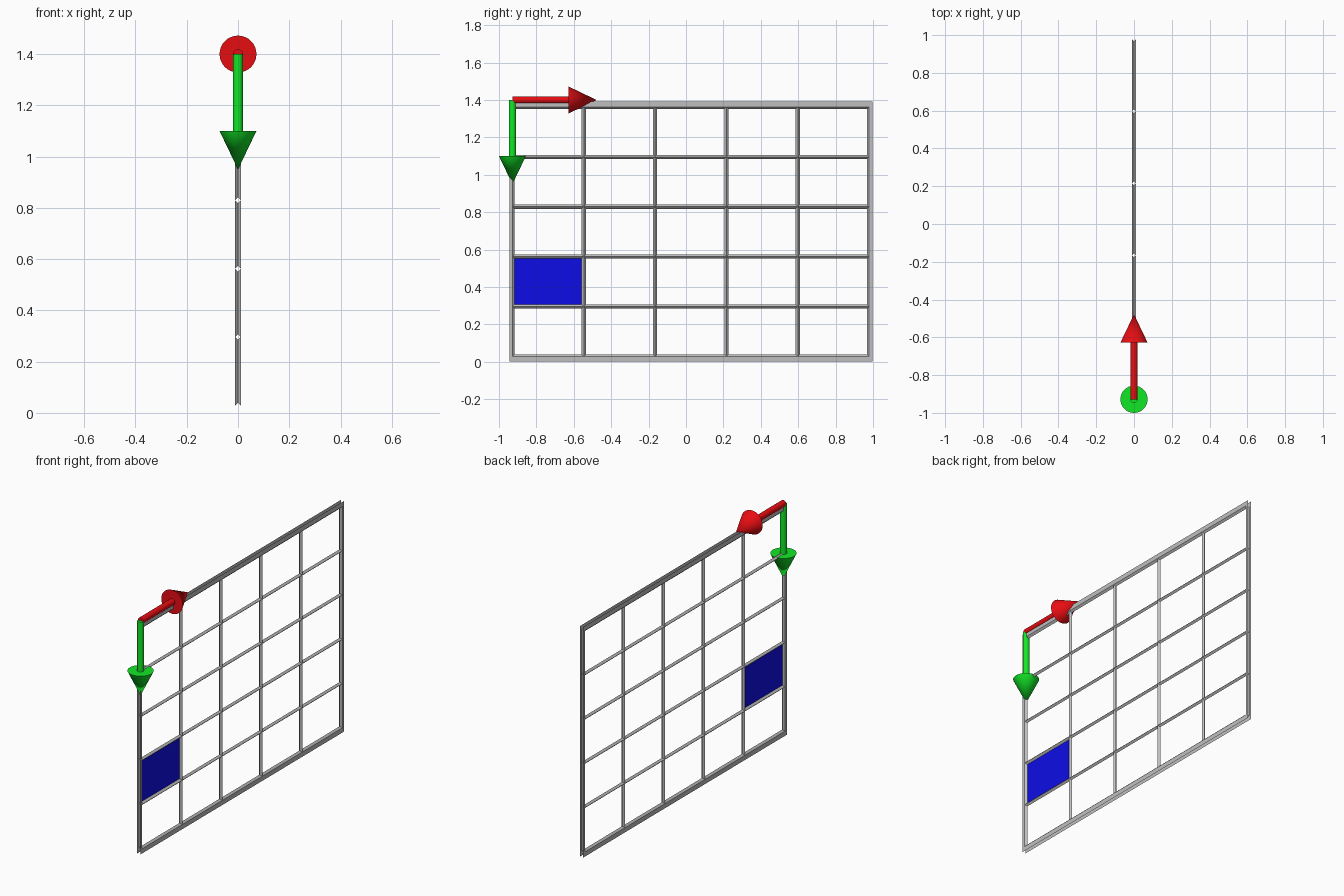
import bpy, bmesh, math
from mathutils import Vector

if "Cube" in bpy.data.objects:
    bpy.data.objects.remove(bpy.data.objects["Cube"])

T = 0.011                       # half thickness of the bars
Y0, Z0 = -0.928, 0.029          # lower corner of the grid
DY, DZ, N = 0.3814, 0.2668, 5   # cell size and count
Y1, Z1 = Y0 + N * DY, Z0 + N * DZ


def material(name, rgb):
    m = bpy.data.materials.new(name)
    m.diffuse_color = (*rgb, 1)
    m.use_nodes = True
    m.node_tree.nodes["Principled BSDF"].inputs["Base Color"].default_value = m.diffuse_color
    return m


grey = material("grey", (0.52, 0.52, 0.52))
red = material("red", (0.8, 0.004, 0.006))
green = material("green", (0.006, 0.8, 0.02))
blue = material("blue", (0.004, 0.004, 0.8))


def finish(name, bm, mat):
    bmesh.ops.remove_doubles(bm, verts=bm.verts, dist=1e-5)
    me = bpy.data.meshes.new(name)
    bm.to_mesh(me)
    bm.free()
    me.materials.append(mat)
    ob = bpy.data.objects.new(name, me)
    bpy.context.collection.objects.link(ob)
    return ob


def rect(x, y0, z0, y1, z1, grow=(0, 0)):
    a, b = grow
    return [Vector(p) for p in ((x, y0 - a, z0 - b), (x, y1 + a, z0 - b),
                                (x, y1 + a, z1 + b), (x, y0 - a, z1 + b))]


def ring(bm, outer, inner, side):
    """Four faces between two rectangles, facing the given x side."""
    for i in range(4):
        j = (i + 1) % 4
        f = bm.faces.new([bm.verts.new(p) for p in
                          (outer[i], outer[j], inner[j], inner[i])])
        f.normal_update()
        if f.normal.x * side < 0:
            f.normal_flip()


# Grid bars: every cell is edged by slopes, which pair up as hollow diamond bars
bm = bmesh.new()
for i in range(N):
    for j in range(N):
        cell = (Y0 + i * DY, Z0 + j * DZ, Y0 + (i + 1) * DY, Z0 + (j + 1) * DZ)
        for s in (1, -1):
            ring(bm, rect(s * T, *cell), rect(0, *cell, (-T, -T)), s)
finish("grid_bars", bm, grey)

# Flat border strips on both sides of the grid
bm = bmesh.new()
for s in (1, -1):
    ring(bm, rect(s * T, Y0, Z0, Y1, Z1, (0.017, 0.028)),
         rect(s * T, Y0, Z0, Y1, Z1), s)
finish("border_strips", bm, grey)

# Filled cell
bm = bmesh.new()
bm.faces.new([bm.verts.new(p) for p in
              rect(0, Y0, Z0 + DZ, Y0 + DY, Z0 + 2 * DZ, (-T, -T))])
finish("filled_cell", bm, blue)


def arrow(name, start, direction, mat):
    """Shaft and cone head, spun from one profile."""
    profile = [(0, 0), (0.019, 0), (0.019, 0.3), (0.072, 0.3), (0, 0.45)]
    bm = bmesh.new()
    vs = [bm.verts.new((r, 0, h)) for r, h in profile]
    es = [bm.edges.new(p) for p in zip(vs, vs[1:])]
    bmesh.ops.spin(bm, geom=vs + es, cent=(0, 0, 0), axis=(0, 0, 1),
                   angle=math.tau, steps=32)
    bmesh.ops.remove_doubles(bm, verts=bm.verts, dist=1e-5)
    bmesh.ops.recalc_face_normals(bm, faces=bm.faces)
    ob = finish(name, bm, mat)
    ob.location = start
    ob.rotation_euler = Vector(direction).to_track_quat('Z', 'Y').to_euler()
    bpy.ops.object.select_all(action='DESELECT')
    ob.select_set(True)
    bpy.context.view_layer.objects.active = ob
    bpy.ops.object.shade_smooth_by_angle(angle=math.radians(35))


# Axis arrows at the upper corner
arrow("column_arrow", (0, Y0, 1.4), (0, 1, 0), red)
arrow("row_arrow", (0, Y0, 1.4), (0, 0, -1), green)
